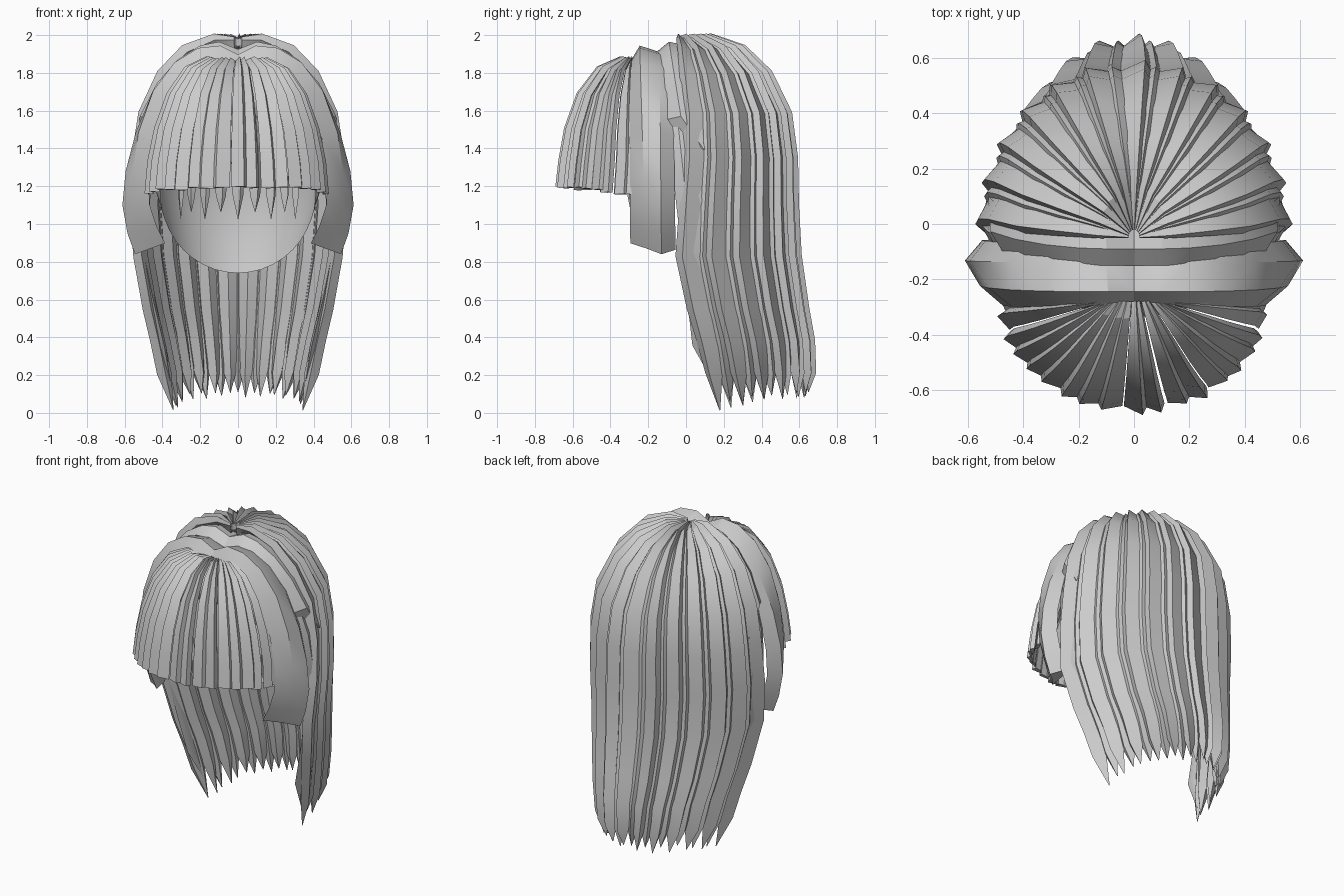
import bpy, bmesh, math, random
from mathutils import Vector

if "Cube" in bpy.data.objects:
    bpy.data.objects.remove(bpy.data.objects["Cube"])

random.seed(4)
hair_mat = bpy.data.materials.new("hair grey")
hair_mat.diffuse_color = (0.6, 0.6, 0.6, 1)
hair_mat.use_nodes = True
hair_mat.node_tree.nodes["Principled BSDF"].inputs["Base Color"].default_value = hair_mat.diffuse_color


def finish(bm, name, angle=28):
    bmesh.ops.remove_doubles(bm, verts=bm.verts, dist=0.0004)
    bmesh.ops.recalc_face_normals(bm, faces=bm.faces)
    me = bpy.data.meshes.new(name)
    bm.to_mesh(me)
    bm.free()
    me.materials.append(hair_mat)
    ob = bpy.data.objects.new(name, me)
    bpy.context.collection.objects.link(ob)
    bpy.ops.object.select_all(action='DESELECT')
    ob.select_set(True)
    bpy.context.view_layer.objects.active = ob
    bpy.ops.object.shade_smooth_by_angle(angle=math.radians(angle))
    return ob


def loft(bm, rows):
    # join closed cross-sections into one lock of hair
    rings = [[bm.verts.new(p) for p in r] for r in rows]
    n = len(rings[0])
    for a, b in zip(rings, rings[1:]):
        for i in range(n):
            j = (i + 1) % n
            bm.faces.new((a[i], a[j], b[j], b[i]))
    bm.faces.new(rings[0][::-1])
    bm.faces.new(rings[-1])


def fan_point(lv, phi):
    # level = (z, half width, y at the sides, y at the middle)
    z, a, y_side, y_mid = lv
    return Vector((a * math.sin(phi), y_side + (y_mid - y_side) * math.cos(phi), z))


def fan_lock(bm, levels, phi, half, thick, lean, tip_z=None, inset=0.0, under=.012, taper=()):
    # ridged lock that follows the levels at one angle of the fan
    rows = []
    for i, lv in enumerate(levels):
        lo, hi = levels[max(i - 1, 0)], levels[min(i + 1, len(levels) - 1)]
        p = fan_point(lv, phi)
        side = fan_point(lv, phi + 0.02) - fan_point(lv, phi - 0.02)
        nrm = side.cross(fan_point(hi, phi) - fan_point(lo, phi)).normalized()
        mid = Vector((0, 0, 1.2)) if lv[0] > 1 else Vector((0, 0.1, lv[0]))
        if nrm.dot(p - mid) < 0:
            nrm = -nrm
        k = len(levels) - 1 - i
        w = half * (taper[k] if k < len(taper) else 1)
        t = thick * min(1, 0.35 + i * 0.4)
        off = -nrm * inset
        rows.append([fan_point(lv, phi - w) + off,
                     fan_point(lv, phi + lean * w) + nrm * t + off,
                     fan_point(lv, phi + w) + off,
                     p - nrm * under + off])
    if tip_z is not None:
        a, b = levels[-2], levels[-1]
        f = (tip_z - b[0]) / (b[0] - a[0])
        end = fan_point([y + (y - x) * f for x, y in zip(a, b)], phi) + off
        rows.append([end + (p - end) * 0.04 for p in rows[-1]])
    loft(bm, rows)


# long back hair, radiating from the crown
back = [(1.975, .02, -.05, -.02), (1.975, .12, -.05, .13), (1.91, .27, -.04, .29),
        (1.785, .39, -.03, .42), (1.58, .485, -.01, .52), (1.35, .52, -.01, .55),
        (1.1, .53, -.03, .555), (.83, .51, -.05, .57), (.55, .46, .01, .61),
        (.38, .42, .05, .64), (.21, .385, .08, .645)]
for name, count, inset, lean in (("back_hair_outer", 13, 0, .6),
                                 ("back_hair_inner", 12, .02, .2)):
    bm = bmesh.new()
    step = math.pi / 13
    for i in range(count):
        phi = (i - (count - 1) / 2) * step
        s = 1 if phi >= 0 else -1
        tip = .09 - .08 * abs(phi / 1.5) ** 3 + random.uniform(-.02, .02)
        fan_lock(bm, back, phi, step * .54, .045, lean * s, tip, inset, .03, (.62, .85))
    finish(bm, name)

# blunt fringe
fringe = [(1.86, .10, -.28, -.28), (1.865, .16, -.28, -.34), (1.81, .26, -.28, -.45),
          (1.68, .35, -.28, -.55), (1.5, .415, -.28, -.615), (1.33, .45, -.28, -.645),
          (1.16, .465, -.29, -.66)]
bm = bmesh.new()
for i in range(19):
    phi = (i - 9) * math.radians(10) + random.uniform(-.025, .025)
    half = math.radians(random.uniform(4.8, 6.2))
    drop = .035 * math.cos(phi) + random.uniform(-.008, .008)
    lv = fringe[:-1] + [(fringe[-1][0] + drop,) + fringe[-1][1:]]
    fan_lock(bm, lv, phi, half, random.uniform(.018, .034), .6 if phi > 0 else -.6)
finish(bm, "fringe")

# pointed wisps lying on the brow beneath the fringe
wisp = [(1.75, .22, -.12, -.25), (1.55, .31, -.12, -.29), (1.35, .35, -.12, -.30),
        (1.15, .35, -.12, -.29)]
bm = bmesh.new()
for i in range(9):
    phi = (i - 4) * math.radians(15)
    fan_lock(bm, wisp, phi, math.radians(6.5), .02, .4, 1.02 + .04 * (i % 2), taper=(.7,))
finish(bm, "fringe_wisps")


# locks that fall from the parting down beside the face
# section = (y, depth) pairs at the parting and at the end of the lock
def side_lock(bm, s, path, start, end, point=False):
    rows = []
    low, high = min(z for x, z in path), max(z for x, z in path)
    for i, (x, z) in enumerate(path):
        a, b = path[max(i - 1, 0)], path[min(i + 1, len(path) - 1)]
        d = Vector((b[0] - a[0], 0, b[1] - a[1])).normalized()
        nrm = Vector((-d.z, 0, d.x))
        f = (high - z) / (high - low) if i > 1 else 0
        row = []
        for (y0, d0), (y1, d1) in zip(start, end):
            row.append(Vector((x, y0 + (y1 - y0) * f, z)) - nrm * (d0 + (d1 - d0) * f))
        if i == 0:
            for q in row:
                q.x = 0
        if point and i == len(path) - 1:
            tip = row[-2]
            row = [tip + (q - tip) * .05 for q in row]
        rows.append([Vector((q.x * s, q.y, q.z)) for q in row])
    loft(bm, rows)


main = [(0, 1.865), (.1, 1.91), (.2, 1.90), (.32, 1.835), (.44, 1.70), (.54, 1.49),
        (.595, 1.28), (.612, 1.1), (.585, .95), (.545, .84)]
main_start = [(-.30, .06), (-.245, -.035), (-.14, 0), (-.07, .04), (-.16, .08)]
main_end = [(-.295, .17), (-.21, .09), (-.13, 0), (-.055, .07), (-.16, .13)]
crown = [(0, 1.925), (.1, 1.965), (.2, 1.945), (.32, 1.87), (.43, 1.745), (.52, 1.57),
         (.555, 1.40)]
crown_start = [(-.15, .05), (-.09, 0), (.0, .02), (-.06, .06)]
crown_end = [(-.10, .06), (-.0, .0), (.10, .03), (.0, .06)]
under = [(0, 1.88), (.2, 1.88), (.36, 1.78), (.46, 1.62), (.53, 1.4), (.555, 1.15),
         (.53, .85), (.48, .6), (.42, .35), (.37, .12)]
under_start = [(-.14, .03), (-.08, 0), (.02, .02), (-.06, .04)]
under_end = [(.06, .03), (.11, .0), (.17, .02), (.11, .04)]
for s, label in ((-1, "left"), (1, "right")):
    for part, path, a, b, tip in (("_side_lock", main, main_start, main_end, False),
                                  ("_crown_lock", crown, crown_start, crown_end, True),
                                  ("_under_lock", under, under_start, under_end, True)):
        bm = bmesh.new()
        side_lock(bm, s, path, a, b, tip)
        finish(bm, label + part)

# smooth scalp cap with a slanted rim, low at the nape and high at the brow
bm = bmesh.new()
N, M = 40, 10
rings = []
for j in range(1, M + 1):
    f = j / M
    r = math.sin(f * 2.05) / math.sin(2.05)
    ring = []
    for i in range(N):
        th = 2 * math.pi * i / N
        rim = 1.16 - .42 * math.cos(th)
        z = 1.84 + (rim - 1.84) * (1 - math.cos(f * 2.05)) / (1 - math.cos(2.05))
        depth = .41 if math.cos(th) > 0 else .30
        ring.append(bm.verts.new((.41 * r * math.sin(th), depth * r * math.cos(th), z)))
    rings.append(ring)
top = bm.verts.new((0, 0, 1.84))
for i in range(N):
    k = (i + 1) % N
    bm.faces.new((top, rings[0][i], rings[0][k]))
    for a, b in zip(rings, rings[1:]):
        bm.faces.new((a[i], b[i], b[k], a[k]))
finish(bm, "scalp_cap", 60)
